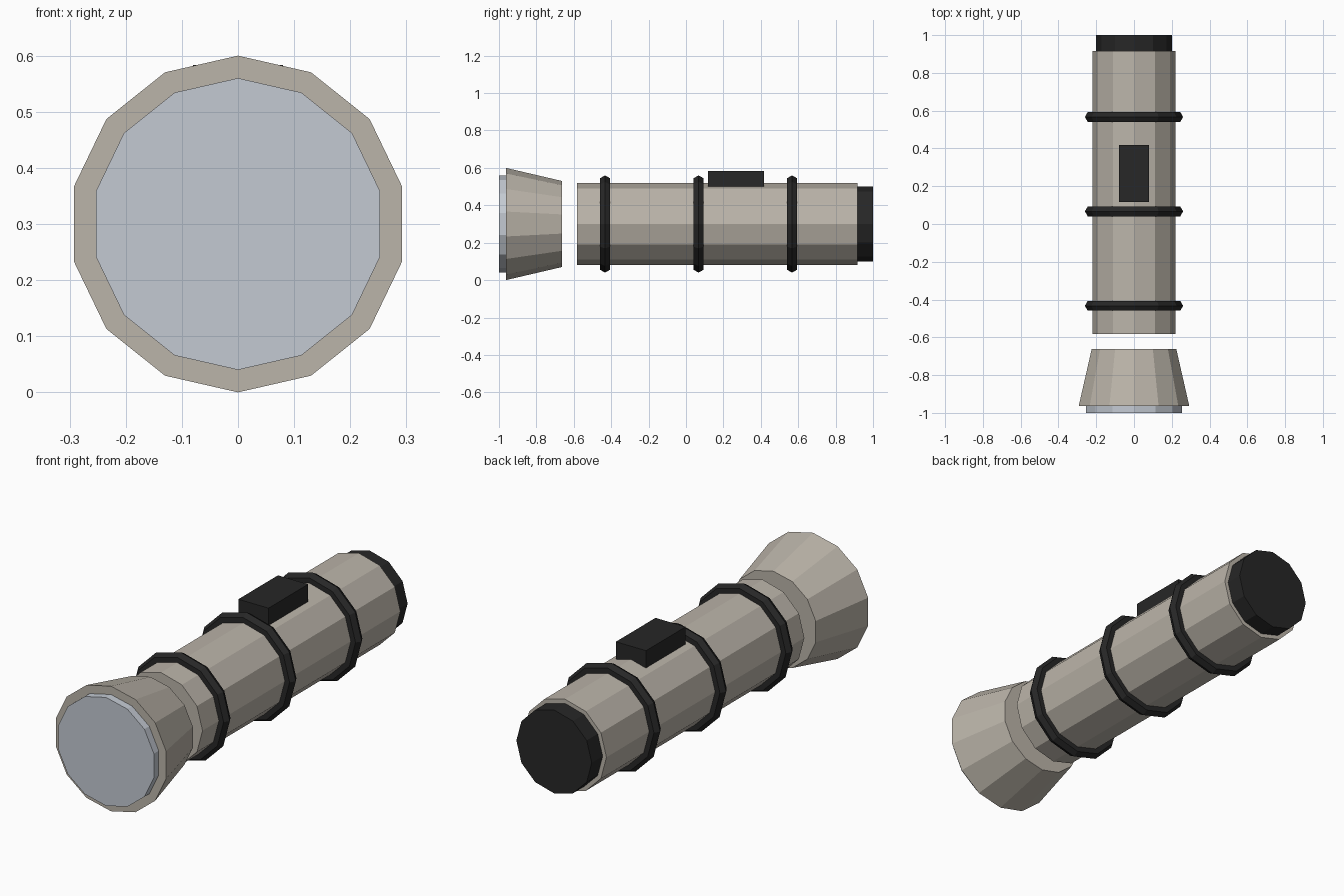
import bpy
import bmesh
from math import cos, sin, tau
from mathutils import Matrix, Vector

cube = bpy.data.objects.get("Cube")
if cube:
    bpy.data.objects.remove(cube, do_unlink=True)

AXIS_Z = 0.3


def material(name, rgb):
    mat = bpy.data.materials.new(name)
    mat.use_nodes = True
    mat.diffuse_color = (*rgb, 1)
    mat.node_tree.nodes["Principled BSDF"].inputs["Base Color"].default_value = (*rgb, 1)
    return mat


def add_object(name, bm, mat):
    bmesh.ops.recalc_face_normals(bm, faces=bm.faces[:])
    mesh = bpy.data.meshes.new(name)
    bm.to_mesh(mesh)
    bm.free()
    mesh.materials.append(mat)
    obj = bpy.data.objects.new(name, mesh)
    bpy.context.collection.objects.link(obj)
    return obj


def lathe(name, profile, sides, mat, closed=False):
    """Turn (y, radius) points about the long axis, with a corner at the top."""
    bm = bmesh.new()
    loops = []
    for y, r in profile:
        angles = [tau * i / sides for i in range(sides)]
        loops.append([bm.verts.new((r * sin(a), y, AXIS_Z + r * cos(a))) for a in angles])
    pairs = list(zip(loops, loops[1:]))
    if closed:
        pairs.append((loops[-1], loops[0]))
    else:
        bm.faces.new(loops[0])
        bm.faces.new(loops[-1])
    for a, b in pairs:
        for i in range(sides):
            j = (i + 1) % sides
            bm.faces.new((a[i], a[j], b[j], b[i]))
    return add_object(name, bm, mat)


def box(name, low, high, mat):
    low, high = Vector(low), Vector(high)
    bm = bmesh.new()
    place = Matrix.Translation((low + high) / 2) @ Matrix.Diagonal((*(high - low), 1))
    bmesh.ops.create_cube(bm, size=1, matrix=place)
    return add_object(name, bm, mat)


metal = material("warm grey metal", (0.50, 0.46, 0.40))
rubber = material("black rubber", (0.02, 0.02, 0.02))
glass = material("pale blue glass", (0.55, 0.59, 0.65))

# Head and lens
lathe("head", [(-0.963, 0.3), (-0.663, 0.23)], 14, metal)
lathe("lens", [(-1.0, 0.26), (-0.95, 0.26)], 14, glass)

# Barrel and end cap
lathe("barrel", [(-0.583, 0.22), (0.917, 0.22)], 12, metal)
lathe("end_cap", [(0.9, 0.2), (1.0, 0.2)], 12, rubber)

# Grip rings with a hexagonal section
for label, y in (("front", -0.433), ("middle", 0.067), ("rear", 0.567)):
    section = [(y + 0.03 * sin(tau * k / 6), 0.23 + 0.03 * cos(tau * k / 6)) for k in range(6)]
    lathe(label + "_grip_ring", section, 12, rubber, closed=True)

# Switch
box("switch", (-0.08, 0.117, 0.5), (0.08, 0.417, 0.583), rubber)
